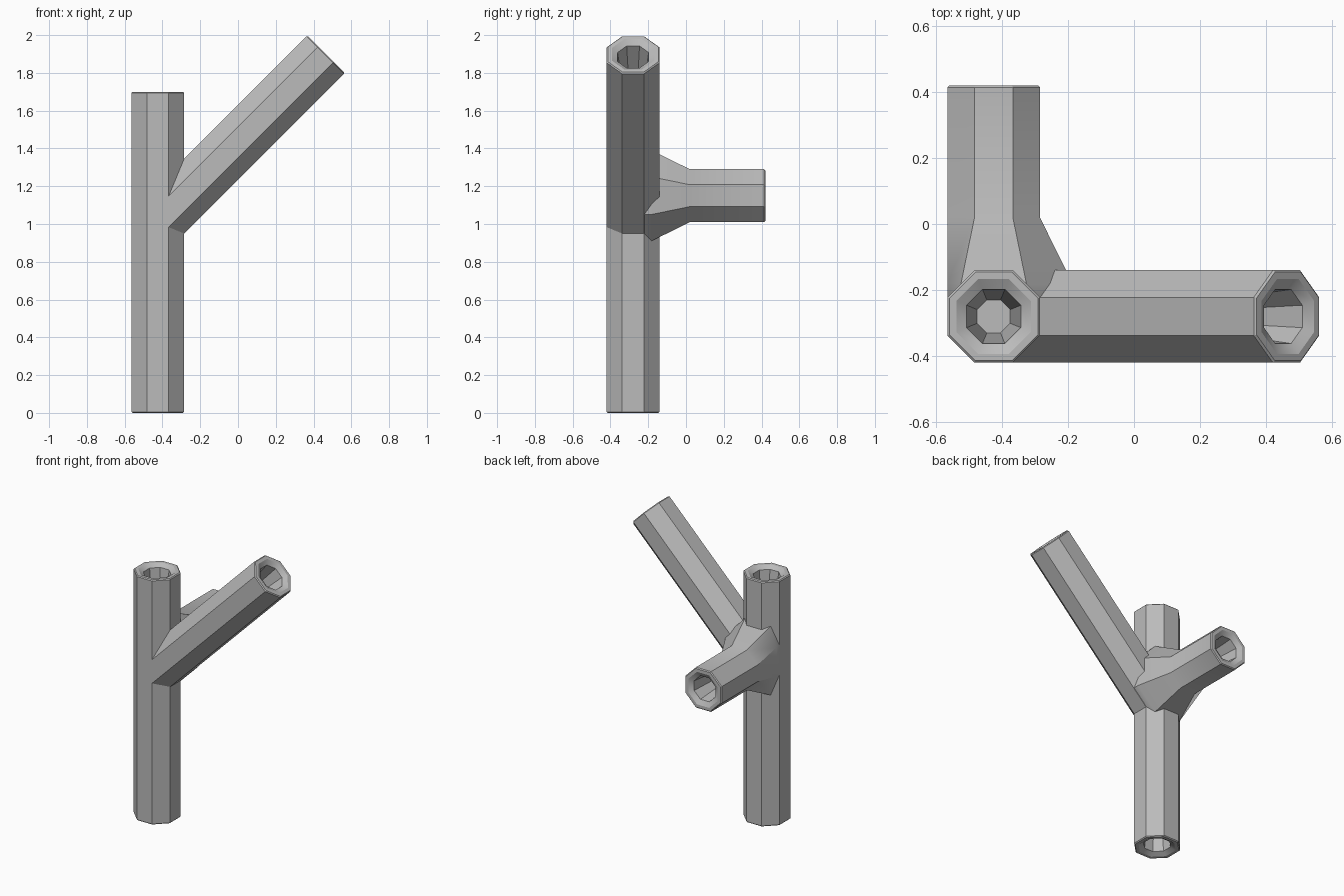
import bpy, bmesh, math
from mathutils import Vector, Matrix

old = bpy.data.objects.get("Cube")
if old:
    bpy.data.objects.remove(old, do_unlink=True)

# One plain grey for every pipe
grey = bpy.data.materials.new("plain grey")
grey.use_nodes = True
colour = (0.5, 0.5, 0.5, 1)
grey.diffuse_color = colour
grey.node_tree.nodes["Principled BSDF"].inputs["Base Color"].default_value = colour

R = 0.14                            # half width across the flats
AXIS = Vector((-0.425, -0.28, 0))   # centre line of the upright pipe
# Socket profile, from the rim inwards: (depth, half width)
SOCKET = [(0.006, R), (0, 0.134), (0, 0.113), (0.02, 0.082), (0.32, 0.05)]


def socket_end(length):
    return [(length - d, r) for d, r in SOCKET]


def octagon_pipe(name, rings, matrix, clamp_x=None):
    """Skin octagonal rings of (distance, half width) along local z."""
    bm = bmesh.new()
    loops = []
    for z, r in rings:
        corner = r / math.cos(math.pi / 8)
        loop = []
        for i in range(8):
            a = math.pi / 8 + i * math.pi / 4
            p = matrix @ Vector((corner * math.cos(a), corner * math.sin(a), z))
            if clamp_x is not None:
                p.x = max(p.x, clamp_x)
            loop.append(bm.verts.new(p))
        loops.append(loop)
    for low, high in zip(loops, loops[1:]):
        for i in range(8):
            j = (i + 1) % 8
            bm.faces.new((low[i], low[j], high[j], high[i]))
    bm.faces.new(loops[0])
    bm.faces.new(loops[-1])
    bmesh.ops.recalc_face_normals(bm, faces=bm.faces)
    mesh = bpy.data.meshes.new(name)
    bm.to_mesh(mesh)
    bm.free()
    mesh.materials.append(grey)
    obj = bpy.data.objects.new(name, mesh)
    bpy.context.collection.objects.link(obj)
    return obj


def along(point, axis, angle):
    return Matrix.Translation(point) @ Matrix.Rotation(angle, 4, axis)


# Upright pipe, with a socket at both ends
bottom = [(d, r) for d, r in reversed(SOCKET)]
upright = octagon_pipe("upright_pipe", bottom + socket_end(1.7),
                       Matrix.Translation(AXIS))

# Slanted branch, rising towards the left
branch = octagon_pipe("slanted_branch", [(0, R)] + socket_end(1.26),
                      along(AXIS + Vector((0, 0, 1.0075)), 'Y', math.pi / 4))

# Level branch to the back, flared at its root and flush with the outer side
root = [(0.058, 0.239), (0.1, 0.239), (0.3, R)]
level = octagon_pipe("level_branch", root + socket_end(0.7),
                     along(AXIS + Vector((0, 0, 1.15)), 'X', -math.pi / 2),
                     clamp_x=AXIS.x - R)

# Soft shading across the flare, crisp octagon edges
bpy.ops.object.select_all(action='DESELECT')
for obj in (upright, branch, level):
    obj.select_set(True)
bpy.context.view_layer.objects.active = upright
bpy.ops.object.shade_smooth_by_angle(angle=math.radians(30))
